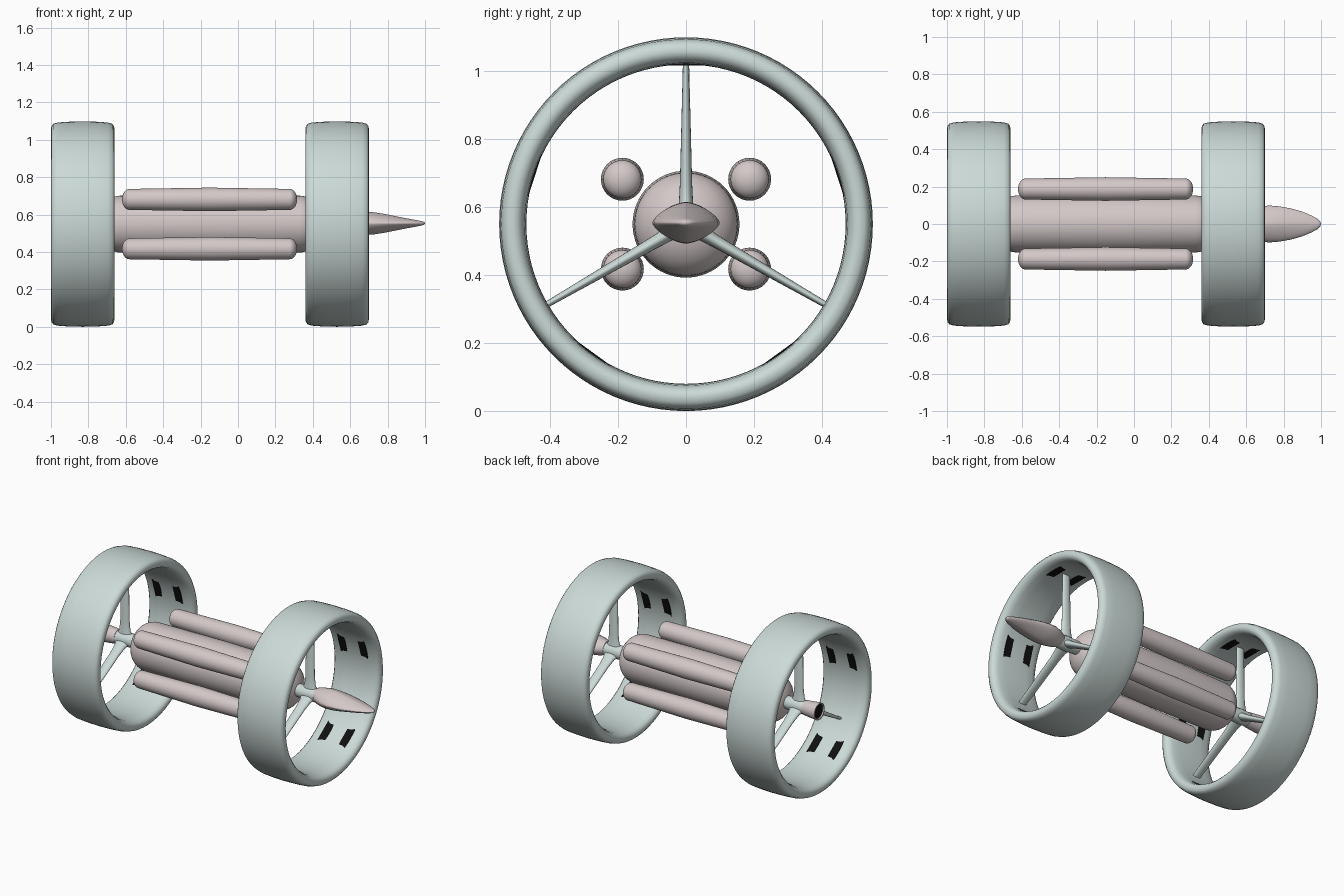
import bpy, bmesh
from math import sin, cos, pi, radians, copysign
from mathutils import Matrix

if "Cube" in bpy.data.objects:
    bpy.data.objects.remove(bpy.data.objects["Cube"])

ZC = 0.549                 # height of the long axis
RINGS = {"rear": -0.83, "front": 0.53}


def material(name, rgb):
    m = bpy.data.materials.new(name)
    m.diffuse_color = (*rgb, 1)
    m.use_nodes = True
    m.node_tree.nodes["Principled BSDF"].inputs["Base Color"].default_value = m.diffuse_color
    return m


PALE = material("pale_green", (0.60, 0.70, 0.68))
PINK = material("warm_grey", (0.66, 0.58, 0.58))
DARK = material("black", (0.005, 0.005, 0.005))


def loft(name, sections, mat, n=48, closed=False, matrix=Matrix(), angle=40):
    """Skin along x through sections (x, half_y, half_z, exponent)."""
    bm = bmesh.new()
    rows = []
    for x, ry, rz, p in sections:
        row = []
        for i in range(n):
            c, s = cos(2 * pi * i / n), sin(2 * pi * i / n)
            row.append(bm.verts.new((x, ry * copysign(abs(c) ** (2 / p), c),
                                     rz * copysign(abs(s) ** (2 / p), s))))
        rows.append(row)
    pairs = list(zip(rows, rows[1:]))
    if closed:
        pairs.append((rows[-1], rows[0]))
    for a, b in pairs:
        for i in range(n):
            j = (i + 1) % n
            bm.faces.new((a[i], a[j], b[j], b[i]))
    if not closed:
        bm.faces.new(rows[0])
        bm.faces.new(rows[-1])
    bmesh.ops.recalc_face_normals(bm, faces=bm.faces)
    me = bpy.data.meshes.new(name)
    bm.to_mesh(me)
    bm.free()
    me.materials.append(mat)
    ob = bpy.data.objects.new(name, me)
    ob.matrix_world = matrix
    bpy.context.collection.objects.link(ob)
    bpy.ops.object.select_all(action='DESELECT')
    ob.select_set(True)
    bpy.context.view_layer.objects.active = ob
    bpy.ops.object.shade_smooth_by_angle(angle=radians(angle))
    return ob


def lathe(name, profile, mat, n=48, **kw):
    return loft(name, [(x, r, r, 2) for x, r in profile], mat, n, **kw)


def at(x, y=0, z=0):
    return Matrix.Translation((x, y, ZC + z))


def capsule(half, cap, r_mid, r_end, steps=10):
    """Barrel profile with elliptical ends."""
    cap_pts = [(half - cap + cap * sin(t), r_end * max(cos(t), 0.02))
               for t in [pi / 2 * k / steps for k in range(steps + 1)]]
    return [(-x, r) for x, r in reversed(cap_pts)] + [(0, r_mid)] + cap_pts


# main hull between the rings
lathe("main_hull", capsule(0.60, 0.12, 0.157, 0.152), PINK, 64, matrix=at(-0.15))

# four slim tanks around the hull
for sy in (-1, 1):
    for sz in (-1, 1):
        lathe("side_tank", capsule(0.468, 0.04, 0.063, 0.056), PINK, 32,
              matrix=at(-0.152, sy * 0.187, sz * 0.132))

# ring cross-section: outer skin, then back along the inner skin
ring_outer = [(-0.170, 0.508), (-0.167, 0.524), (-0.158, 0.536), (-0.135, 0.543),
              (-0.08, 0.547), (0, 0.549)]
ring_inner = [(0, 0.469), (-0.08, 0.470), (-0.13, 0.474), (-0.155, 0.482), (-0.167, 0.495)]
mirror = lambda pts: [(-x, r) for x, r in reversed(pts)]
ring_profile = ring_outer + mirror(ring_outer[:-1]) + mirror(ring_inner) + ring_inner[1:]

for end, rx in RINGS.items():
    lathe(end + "_ring", ring_profile, PALE, 96, closed=True, matrix=at(rx))

    # hub spindle
    lathe(end + "_hub", [(-0.14, 0.034), (-0.07, 0.042), (0, 0.046), (0.07, 0.042),
                         (0.14, 0.034)], PALE, 32, matrix=at(rx))

    # three tapered blade spokes
    for k in range(3):
        turn = Matrix.Rotation(2 * pi * k / 3, 4, 'X') @ Matrix.Rotation(-pi / 2, 4, 'Y')
        loft(end + "_spoke", [(0.02, 0.026, 0.055, 2), (0.06, 0.021, 0.038, 2),
                              (0.12, 0.018, 0.032, 2), (0.48, 0.009, 0.028, 2)],
             PALE, 20, matrix=at(rx) @ turn)

    # five pairs of dark slots on the inner skin
    for k in range(5):
        for sx in (-0.075, 0.075):
            bpy.ops.mesh.primitive_cube_add(size=1)
            slot = bpy.context.object
            slot.name = end + "_slot"
            slot.data.materials.append(DARK)
            slot.matrix_world = (at(rx) @ Matrix.Rotation(2 * pi * k / 5, 4, 'X')
                                 @ Matrix.Translation((sx, 0, 0.474))
                                 @ Matrix.Diagonal((0.05, 0.18, 0.016, 1)))

# axle stubs linking hubs to hull
lathe("rear_axle", [(-0.76, 0.036), (-0.66, 0.06)], PALE, 32, matrix=at(0))
lathe("front_axle", [(0.36, 0.06), (0.46, 0.036)], PALE, 32, matrix=at(0))

# flattened nose, lens-shaped in section
loft("nose", [(0.58, 0.044, 0.044, 2), (0.62, 0.070, 0.054, 1.8), (0.67, 0.092, 0.061, 1.6),
              (0.72, 0.099, 0.060, 1.5), (0.78, 0.094, 0.051, 1.5), (0.84, 0.083, 0.039, 1.5),
              (0.90, 0.066, 0.027, 1.6), (0.95, 0.045, 0.018, 1.7), (0.98, 0.028, 0.012, 1.8),
              (0.995, 0.014, 0.008, 2), (1.0, 0.002, 0.002, 2)], PINK, 48, matrix=at(0, 0, 0.004))

# rear nozzle with a dark recessed throat
lathe("rear_nozzle", [(-0.92, 0.040), (-0.88, 0.046), (-0.94, 0.052), (-0.98, 0.055),
                      (-0.98, 0.048), (-0.955, 0.044)][1:], PINK, 32, matrix=at(0))
lathe("nozzle_throat", [(-0.972, 0.046), (-0.95, 0.044)], DARK, 32, matrix=at(0))
